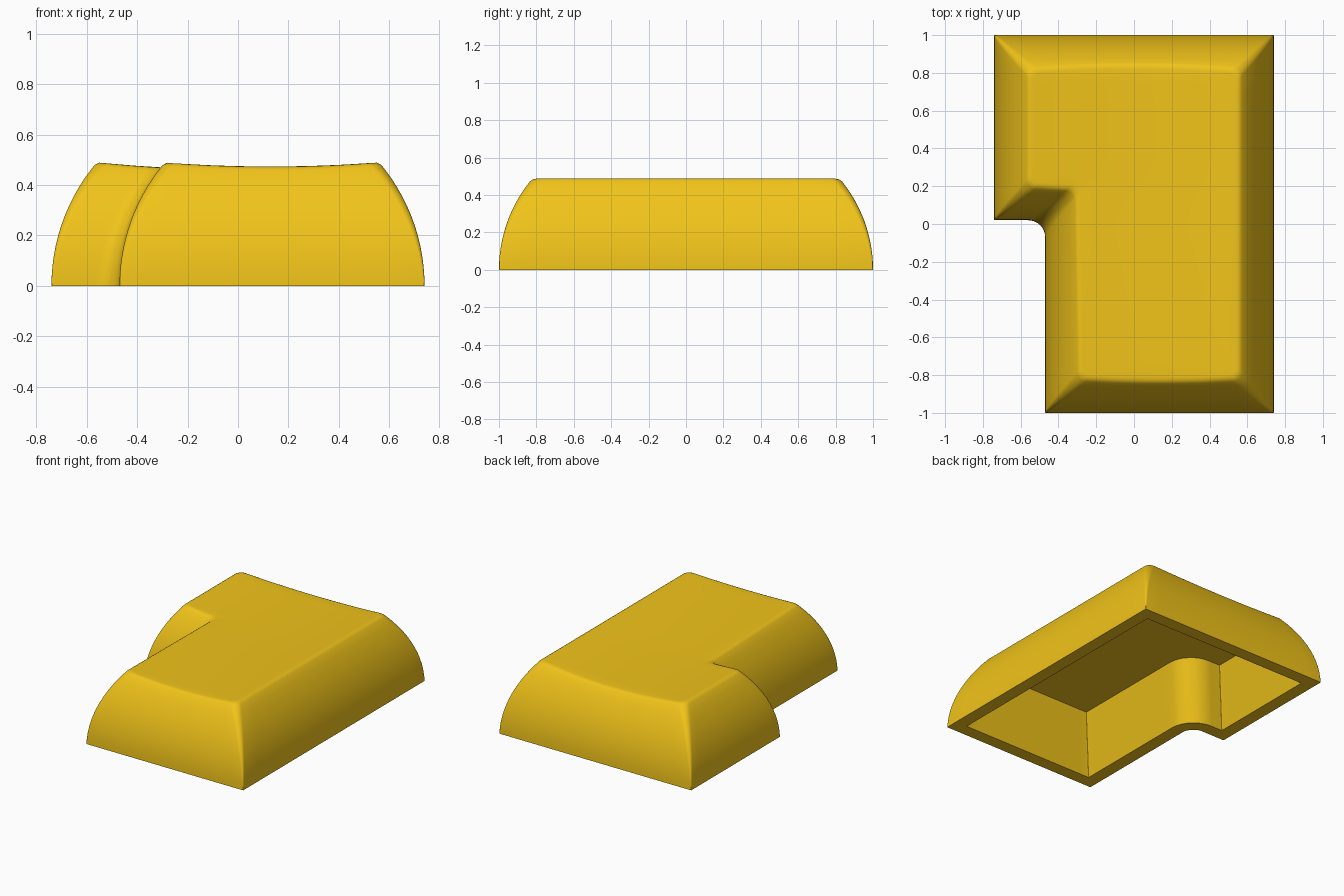
import bpy, bmesh, math
from mathutils import Vector

if "Cube" in bpy.data.objects:
    bpy.data.objects.remove(bpy.data.objects["Cube"])

# Stepped footprint, counter-clockwise; corner 4 is the notch's inner corner
CORNERS = [Vector(c) for c in ((0.74, -1), (0.74, 1), (-0.74, 1),
                               (-0.74, 0.02), (-0.47, 0.02), (-0.47, -1))]
N, ARC, SEG = 6, 8, 14


def outline(inset, radius, notch_radius):
    """Inset footprint with rounded corners, always the same point count."""
    arcs = []
    for i, c in enumerate(CORNERS):
        e_in = (c - CORNERS[i - 1]).normalized()
        e_out = (CORNERS[(i + 1) % N] - c).normalized()
        normal = Vector((-e_in.y - e_out.y, e_in.x + e_out.x))
        r = notch_radius if i == 4 else radius
        centre = c + normal * inset + (e_out - e_in) * r
        arcs.append([centre + r * (e_in * math.sin(a) - e_out * math.cos(a))
                     for a in (math.pi / 2 * k / ARC for k in range(ARC + 1))])
    pts = []
    for i, arc in enumerate(arcs):
        nxt = arcs[(i + 1) % N][0]
        pts += arc + [arc[-1].lerp(nxt, k / SEG) for k in range(1, SEG)]
    return pts


def dish(x, y):
    """Scooped top: wide scoop at the back narrowing to the front."""
    f = min(1, max(0, (0.19 - y) / 1.02))
    centre, half = 0.1325 * f, 0.565 - 0.1325 * f
    return 0.49 - 0.09 * max(0, half ** 2 - (x - centre) ** 2)


def bulge(z):
    """Inset of the curved side wall at height z."""
    return 0.757 - math.sqrt(0.757 ** 2 - z * z)


bm = bmesh.new()


def bridge(a, b):
    for i in range(len(a)):
        j = (i + 1) % len(a)
        bm.faces.new((a[i], a[j], b[j], b[i]))


# Curved outer walls followed by a small rounded rim
layers = [(0.97 * k / 12, 0.0) for k in range(13)]
layers += [(0.985, 0.003), (0.996, 0.010), (1.0, 0.022)]
loops = []
for t, extra in layers:
    r, nr = 0.003 + 0.045 * t, 0.09 - 0.045 * t
    ring = []
    guess = outline(bulge(0.48 * t), r, nr)
    heights = [t * dish(p.x, p.y) for p in guess]
    for i, z in enumerate(heights):
        p = outline(bulge(z) + extra, r, nr)[i]
        ring.append(bm.verts.new((p.x, p.y, z)))
    if loops:
        bridge(loops[-1], ring)
    loops.append(ring)

# Dished top, sliced into a grid so it can follow the scoop
top = bm.faces.new(loops[-1])
faces = [top]
cuts = [(Vector((-0.5 + 0.1 * k, 0, 0)), Vector((1, 0, 0))) for k in range(11)]
cuts += [(Vector((0, -0.75 + 0.125 * k, 0)), Vector((0, 1, 0))) for k in range(13)]
for co, no in cuts:
    geom = set(faces)
    for f in faces:
        geom.update(f.verts, f.edges)
    res = bmesh.ops.bisect_plane(bm, geom=list(geom), dist=1e-5,
                                 plane_co=co, plane_no=no)
    faces = [g for g in res["geom"] if isinstance(g, bmesh.types.BMFace)]
for v in {v for f in faces for v in f.verts}:
    v.co.z = dish(v.co.x, v.co.y)

# Flat bottom rim and tapered hollow
prev = loops[0]
for inset, z in ((0.09, 0.0), (0.21, 0.39)):
    ring = [bm.verts.new((p.x, p.y, z)) for p in outline(inset, 0.003, 0.18)]
    bridge(ring, prev)
    prev = ring
bm.faces.new(prev[::-1])
bmesh.ops.recalc_face_normals(bm, faces=bm.faces)

mesh = bpy.data.meshes.new("stepped_key_cap")
bm.to_mesh(mesh)
bm.free()
cap = bpy.data.objects.new("stepped_key_cap", mesh)
bpy.context.collection.objects.link(cap)
mat = bpy.data.materials.new("yellow_plastic")
mat.diffuse_color = (0.88, 0.55, 0.01, 1)
mat.use_nodes = True
mat.node_tree.nodes["Principled BSDF"].inputs["Base Color"].default_value = mat.diffuse_color
mesh.materials.append(mat)
bpy.context.view_layer.objects.active = cap
cap.select_set(True)
bpy.ops.object.shade_smooth_by_angle(angle=math.radians(30))
